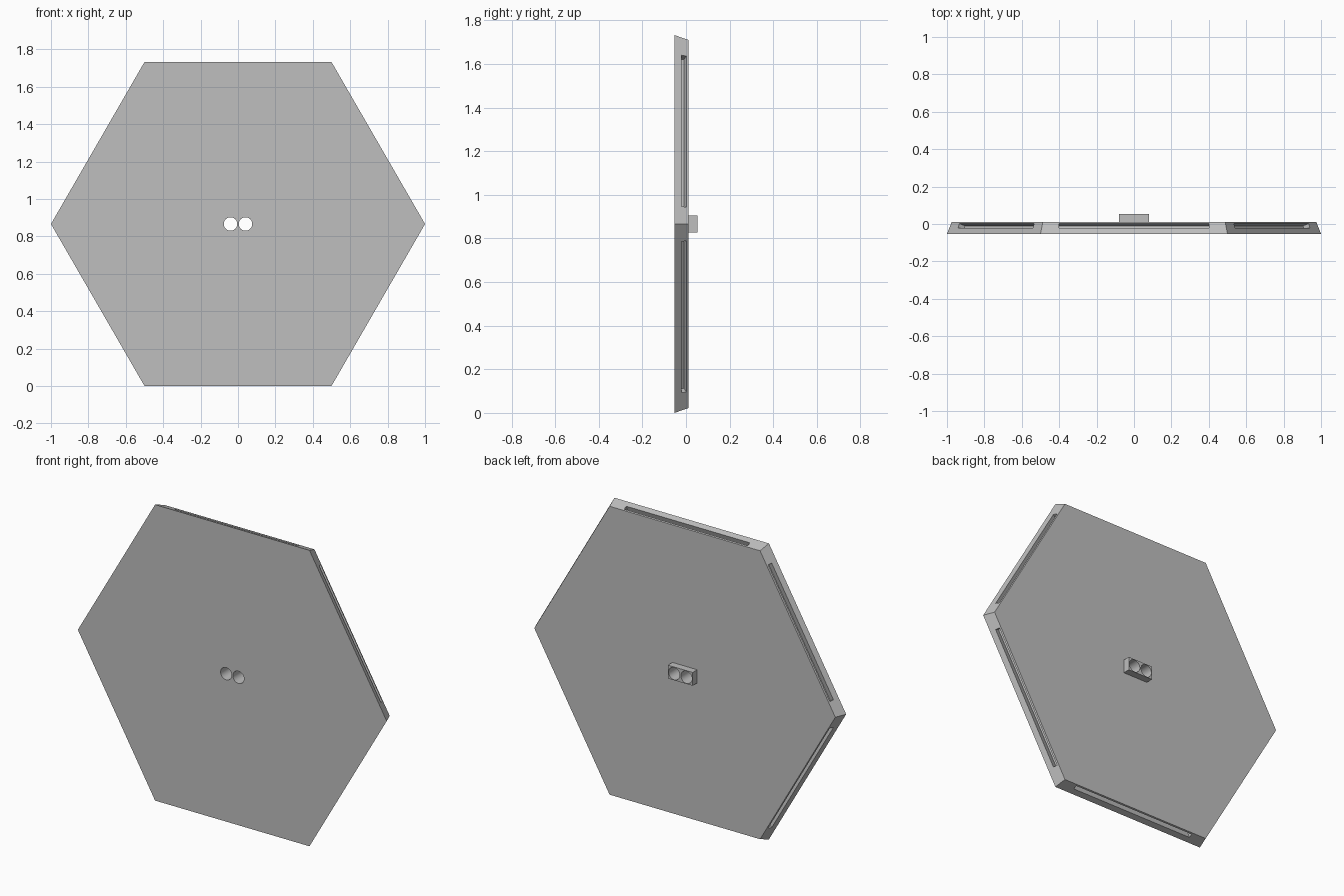
import bpy
import bmesh
from math import cos, sin, pi, atan2, radians
from mathutils import Matrix, Vector

cube = bpy.data.objects.get("Cube")
if cube:
    bpy.data.objects.remove(cube, do_unlink=True)

FRONT, BACK, REAR = -0.053, 0.011, 0.053   # y of plate front, plate back, holder rear
APOTHEM = cos(pi / 6)
INSET = 0.022                              # how far the rim leans in at the back
MID_Z = APOTHEM

grey = bpy.data.materials.new("panel grey")
grey.use_nodes = True
colour = (0.52, 0.52, 0.52, 1)
grey.diffuse_color = colour
grey.node_tree.nodes["Principled BSDF"].inputs["Base Color"].default_value = colour


def finish(name, bm):
    bmesh.ops.recalc_face_normals(bm, faces=bm.faces)
    mesh = bpy.data.meshes.new(name)
    bm.to_mesh(mesh)
    bm.free()
    mesh.materials.append(grey)
    obj = bpy.data.objects.new(name, mesh)
    bpy.context.collection.objects.link(obj)
    return obj


def box(name, size, matrix):
    bm = bmesh.new()
    bmesh.ops.create_cube(bm, size=1, matrix=matrix @ Matrix.Diagonal((*size, 1)))
    return finish(name, bm)


def combine(target, tool, operation):
    mod = target.modifiers.new(tool.name, "BOOLEAN")
    mod.operation, mod.solver, mod.object = operation, "EXACT", tool
    bpy.context.view_layer.objects.active = target
    bpy.ops.object.modifier_apply(modifier=mod.name)
    bpy.data.objects.remove(tool, do_unlink=True)


# Hexagonal plate with a rim that leans inward toward the back
bm = bmesh.new()
rings = []
for y, apothem in ((FRONT, APOTHEM), (BACK, APOTHEM - INSET)):
    r = apothem / APOTHEM
    rings.append([bm.verts.new((r * cos(k * pi / 3), y, MID_Z + r * sin(k * pi / 3)))
                  for k in range(6)])
for ring in rings:
    bm.faces.new(ring)
for k in range(6):
    n = (k + 1) % 6
    bm.faces.new((rings[0][k], rings[0][n], rings[1][n], rings[1][k]))
panel = finish("hexagonal_panel", bm)

# Rectangular holder in the middle of the back
overlap = 0.01
holder = box("holder", (0.16, REAR - BACK + overlap, 0.078),
             Matrix.Translation((0, (REAR + BACK - overlap) / 2, MID_Z)))
combine(panel, holder, "UNION")

# Two round holes through holder and plate
for x in (-0.04, 0.04):
    bm = bmesh.new()
    bmesh.ops.create_cone(bm, cap_ends=True, segments=32, radius1=0.036, radius2=0.036,
                          depth=0.4, matrix=Matrix.Translation((x, 0, MID_Z))
                          @ Matrix.Rotation(pi / 2, 4, "X"))
    combine(panel, finish("hole_cutter", bm), "DIFFERENCE")

# A long slot sunk square into each rim face
SLOT_Y, SLOT_DEPTH = -0.0095, 0.036
lean = atan2(INSET, BACK - FRONT)
reach = APOTHEM - INSET * (SLOT_Y - FRONT) / (BACK - FRONT)
for k in range(6):
    a = pi / 6 + k * pi / 3
    radial = Vector((cos(a), 0, sin(a)))
    along = Vector((-sin(a), 0, cos(a)))
    normal = radial * cos(lean) + Vector((0, sin(lean), 0))
    across = normal.cross(along)
    frame = Matrix((along, across, normal)).transposed().to_4x4()
    frame.translation = radial * reach + Vector((0, SLOT_Y, MID_Z))
    combine(panel, box("slot_cutter", (0.8, 0.024, SLOT_DEPTH * 2), frame), "DIFFERENCE")

bpy.ops.object.select_all(action="DESELECT")
panel.select_set(True)
bpy.context.view_layer.objects.active = panel
bpy.ops.object.shade_smooth_by_angle(angle=radians(30))
